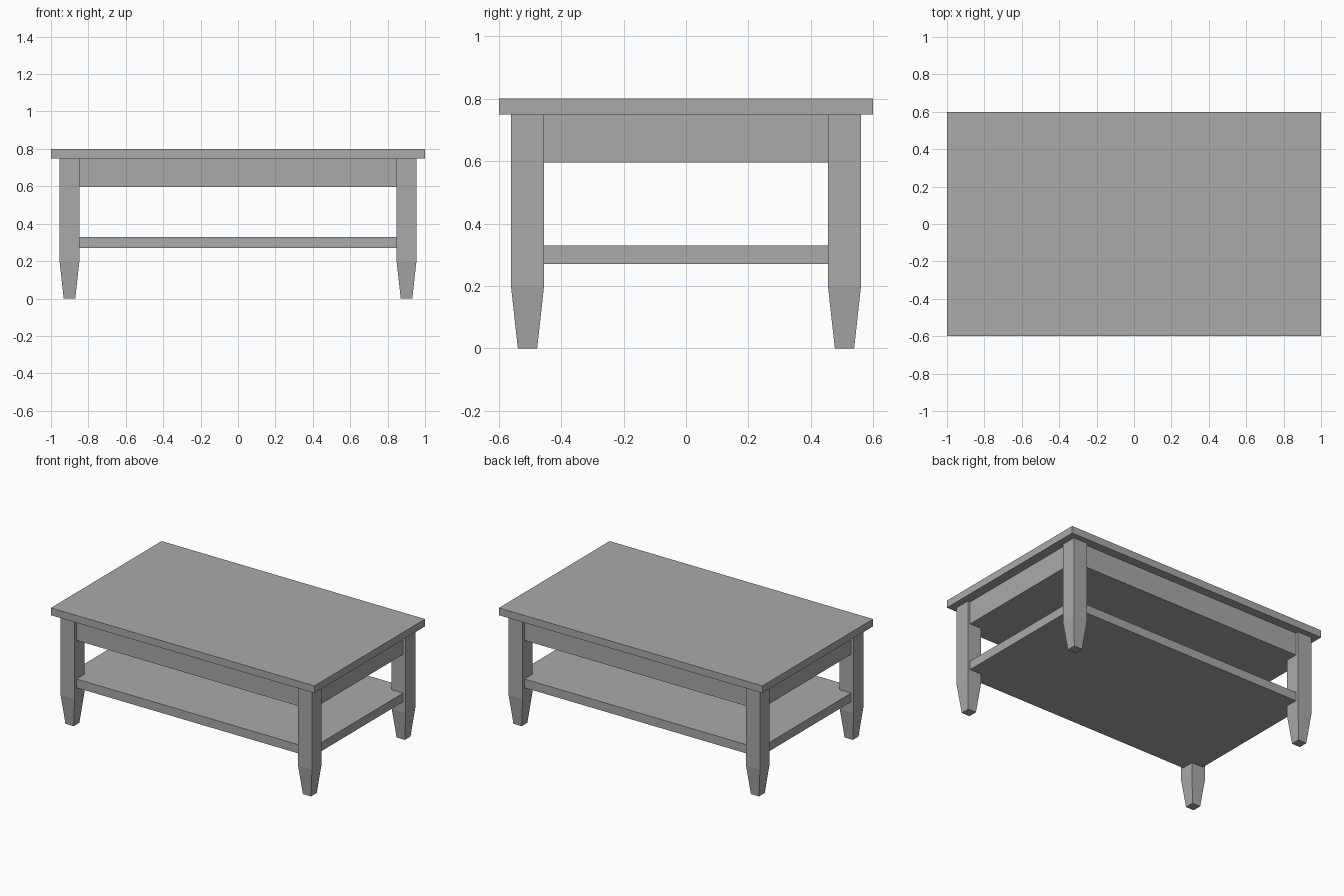
import bpy
import bmesh

cube = bpy.data.objects.get("Cube")
if cube:
    bpy.data.objects.remove(cube, do_unlink=True)

grey = bpy.data.materials.new("plain_grey")
grey.use_nodes = True
COLOUR = (0.4, 0.4, 0.4, 1)
grey.diffuse_color = COLOUR
grey.node_tree.nodes["Principled BSDF"].inputs["Base Color"].default_value = COLOUR


def loft(name, centre, sections):
    """Stack of rectangles (half x, half y, z) closed into a solid."""
    bm = bmesh.new()
    cx, cy = centre
    rings = [[bm.verts.new((cx + sx * hx, cy + sy * hy, z))
              for sx, sy in ((-1, -1), (1, -1), (1, 1), (-1, 1))]
             for hx, hy, z in sections]
    bm.faces.new(rings[0][::-1])
    bm.faces.new(rings[-1])
    for low, high in zip(rings, rings[1:]):
        for i in range(4):
            j = (i + 1) % 4
            bm.faces.new((low[i], low[j], high[j], high[i]))
    mesh = bpy.data.meshes.new(name)
    bm.to_mesh(mesh)
    bm.free()
    mesh.materials.append(grey)
    obj = bpy.data.objects.new(name, mesh)
    bpy.context.collection.objects.link(obj)
    return obj


# Table top, solid apron block and lower shelf
loft("table_top", (0, 0), [(1, 0.6, 0.75), (1, 0.6, 0.8)])
loft("apron", (0, 0), [(0.935, 0.54, 0.595), (0.935, 0.54, 0.75)])
loft("shelf", (0, 0), [(0.935, 0.54, 0.27), (0.935, 0.54, 0.33)])

# Four square legs with tapered feet
for side, sx in (("left", 1), ("right", -1)):
    for end, sy in (("front", -1), ("back", 1)):
        loft(f"{end}_{side}_leg", (sx * 0.901, sy * 0.508),
             [(0.031, 0.031, 0), (0.053, 0.053, 0.2), (0.053, 0.053, 0.75)])
